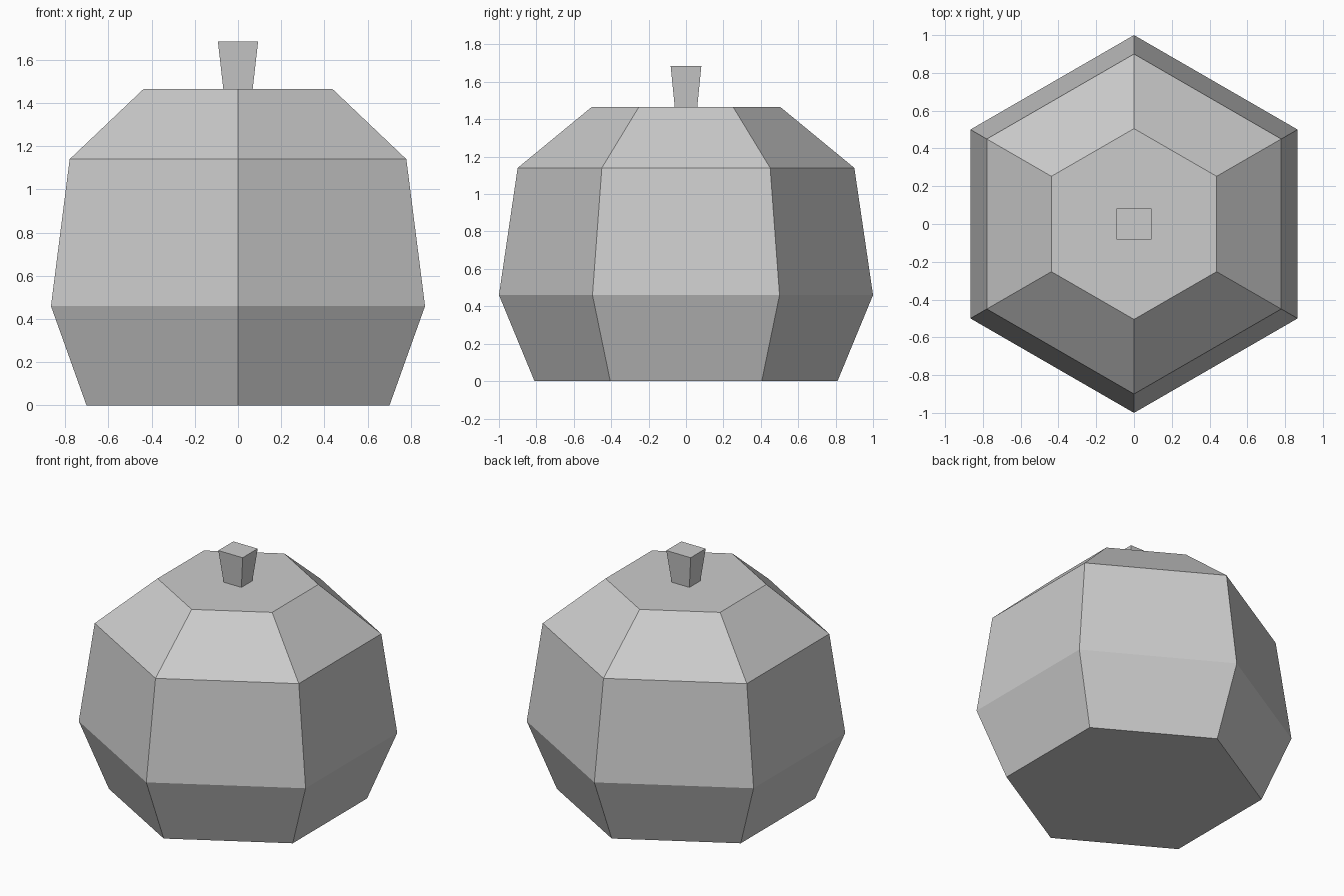
import bpy
import bmesh
from math import cos, sin, pi

cube = bpy.data.objects.get("Cube")
if cube:
    bpy.data.objects.remove(cube, do_unlink=True)

# One plain grey for everything
grey = bpy.data.materials.new("plain grey")
grey.use_nodes = True
colour = (0.6, 0.6, 0.6, 1)
grey.diffuse_color = colour
grey.node_tree.nodes["Principled BSDF"].inputs["Base Color"].default_value = colour


def ring(sides, rx, ry, z, turn):
    """Corners of a regular polygon stretched to rx by ry."""
    angles = [turn + 2 * pi * i / sides for i in range(sides)]
    return [(rx * cos(a), ry * sin(a), z) for a in angles]


def loft(name, rings):
    """Closed flat-faced solid through stacked rings, bottom to top."""
    bm = bmesh.new()
    loops = [[bm.verts.new(p) for p in r] for r in rings]
    n = len(loops[0])
    for low, high in zip(loops, loops[1:]):
        for i in range(n):
            j = (i + 1) % n
            bm.faces.new((low[i], low[j], high[j], high[i]))
    bm.faces.new(loops[0][::-1])
    bm.faces.new(loops[-1])
    mesh = bpy.data.meshes.new(name)
    bm.to_mesh(mesh)
    bm.free()
    mesh.materials.append(grey)
    obj = bpy.data.objects.new(name, mesh)
    bpy.context.collection.objects.link(obj)
    return obj


# Six-sided body: (radius, height) from base to flat top
body_profile = [(0.81, 0), (1.0, 0.46), (0.9, 1.14), (0.505, 1.465)]
loft("body", [ring(6, r, r, z, pi / 2) for r, z in body_profile])

# Square stem flaring upwards: (half width, half depth, height)
stem_profile = [(0.068, 0.06, 1.465), (0.093, 0.082, 1.685)]
loft("stem", [ring(4, x * 2 ** 0.5, y * 2 ** 0.5, z, pi / 4)
              for x, y, z in stem_profile])
